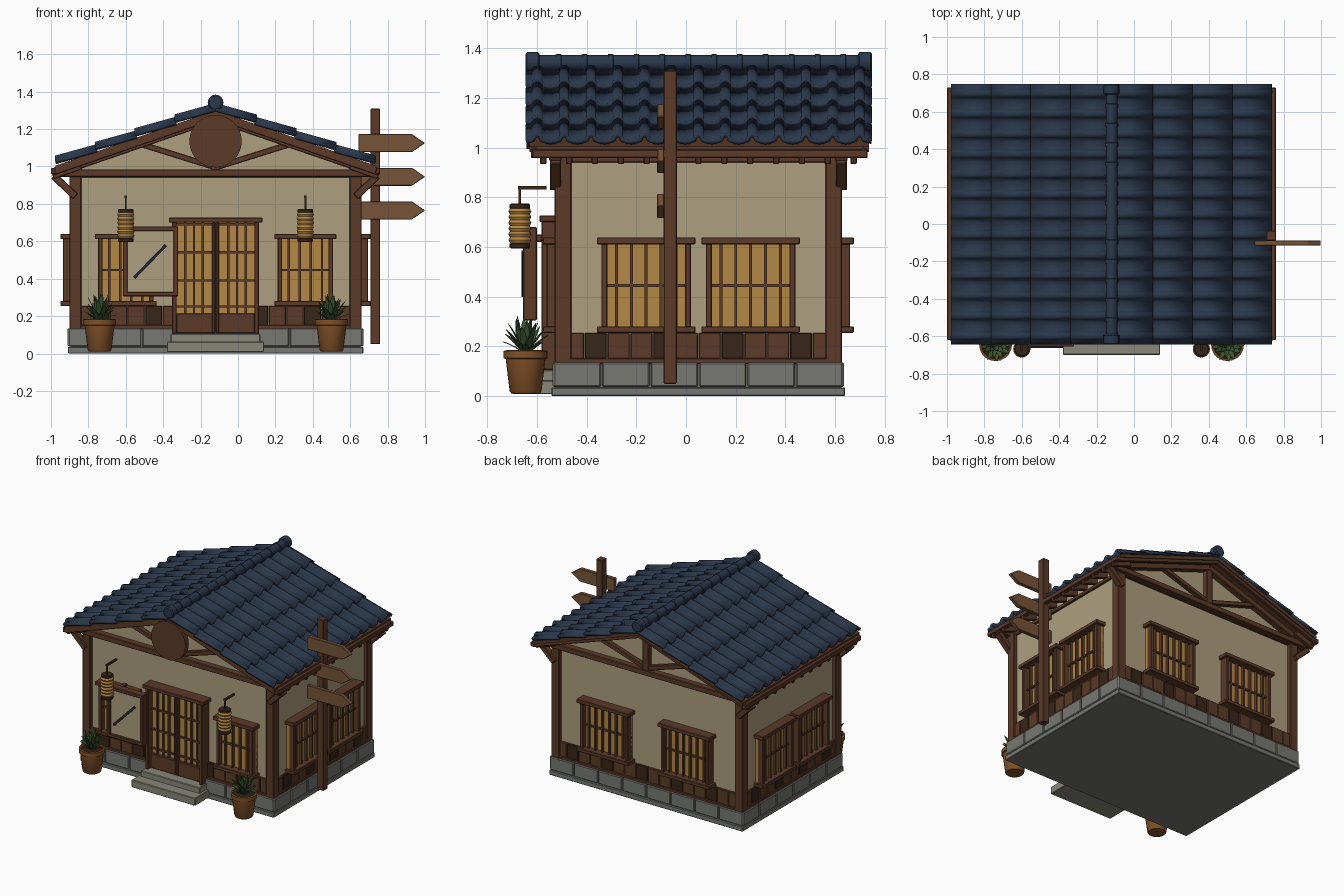
import bpy, bmesh, math, random
from mathutils import Matrix, Vector

if "Cube" in bpy.data.objects:
    bpy.data.objects.remove(bpy.data.objects["Cube"])

random.seed(4)
CX, CY = -0.12, 0.05          # house centre
HX, HY = 0.755, 0.55          # wall half sizes
RIDGE, SLOPE = 1.30, 0.345    # roof plane: z = RIDGE - SLOPE * distance from ridge


def material(name, r, g, b):
    m = bpy.data.materials.new(name)
    m.diffuse_color = [(c / 255) ** 2.2 for c in (r, g, b)] + [1]
    m.use_nodes = True
    m.node_tree.nodes["Principled BSDF"].inputs["Base Color"].default_value = m.diffuse_color
    return m


WOOD = material("wood", 92, 60, 44)
BOARD = material("sign_wood", 118, 84, 58)
DARK = material("dark_wood", 58, 42, 30)
PLASTER = material("plaster", 172, 158, 126)
AMBER = material("paper_amber", 178, 134, 70)
STONE = material("stone", 118, 120, 114)
STEP = material("step_stone", 136, 134, 120)
TILE = material("roof_tile", 46, 58, 76)
INK = material("dark_metal", 36, 42, 52)
CLAY = material("clay", 128, 82, 44)
SOIL = material("soil", 50, 36, 26)
LEAF = material("leaf", 62, 88, 52)


def finish(name, bm, mat, smooth=None, bevel=0):
    me = bpy.data.meshes.new(name)
    bm.to_mesh(me)
    bm.free()
    me.materials.append(mat)
    if smooth:
        me.shade_smooth()
        me.set_sharp_from_angle(angle=math.radians(smooth))
    ob = bpy.data.objects.new(name, me)
    bpy.context.collection.objects.link(ob)
    if bevel:
        mod = ob.modifiers.new("bevel", 'BEVEL')
        mod.width, mod.segments = bevel, 1
    return ob


def box(x0, x1, y0, y1, z0, z1):
    return Matrix.LocRotScale(Vector((x0 + x1, y0 + y1, z0 + z1)) / 2, None,
                              Vector((x1 - x0, y1 - y0, z1 - z0)))


def beam(p, q, w, h):
    p, q = Vector(p), Vector(q)
    return Matrix.LocRotScale((p + q) / 2, (q - p).to_track_quat('Y', 'Z'),
                              Vector((w, (q - p).length, h)))


def cubes(name, items, mat, bevel=0.004, M=Matrix()):
    bm = bmesh.new()
    for m in items:
        bmesh.ops.create_cube(bm, size=1, matrix=M @ m)
    return finish(name, bm, mat, bevel=bevel)


def extrude_y(name, pts, y0, y1, mat, bevel=0):
    bm = bmesh.new()
    f = bm.faces.new([bm.verts.new((x, y0, z)) for x, z in pts])
    r = bmesh.ops.extrude_face_region(bm, geom=[f])
    bmesh.ops.translate(bm, vec=(0, y1 - y0, 0),
                        verts=[v for v in r["geom"] if isinstance(v, bmesh.types.BMVert)])
    bmesh.ops.recalc_face_normals(bm, faces=bm.faces)
    return finish(name, bm, mat, bevel=bevel)


def lathe(name, prof, M, mat, n=20):
    bm = bmesh.new()
    rings = [[bm.verts.new(M @ Vector((r * math.cos(2 * math.pi * i / n),
                                       r * math.sin(2 * math.pi * i / n), z)))
              for i in range(n)] for r, z in prof]
    for a, b in zip(rings, rings[1:]):
        for i in range(n):
            bm.faces.new((a[i], a[(i + 1) % n], b[(i + 1) % n], b[i]))
    bm.faces.new(rings[0])
    bm.faces.new(rings[-1])
    bmesh.ops.recalc_face_normals(bm, faces=bm.faces)
    return finish(name, bm, mat, smooth=35)


def roof_z(u):
    return RIDGE - SLOPE * u


# Plastered house body with gables
extrude_y("house_walls", [(CX - HX, .1), (CX + HX, .1), (CX + HX, roof_z(HX) - .025),
                          (CX, RIDGE - .025), (CX - HX, roof_z(HX) - .025)],
          CY - HY, CY + HY, PLASTER)

# Foundation and steps
cubes("foundation", [box(-.91, .67, -.54, .64, 0, .036), box(-.895, .655, -.525, .625, .03, .13)], STONE)
cubes("door_steps", [box(-.38, .14, -.70, -.52, .008, .064), box(-.36, .12, -.62, -.52, .06, .106)], STEP)

# Per-wall trim; local x runs along the wall, local -y points outward
WALLS = {"front": (CX, CY - HY, 0, HX), "right": (CX + HX, CY, 90, HY),
         "back": (CX, CY + HY, 180, HX), "left": (CX - HX, CY, -90, HY)}
FRAMES = {k: Matrix.Translation((x, y, 0)) @ Matrix.Rotation(math.radians(a), 4, 'Z')
          for k, (x, y, a, h) in WALLS.items()}
for side, (_, _, _, h) in WALLS.items():
    M = FRAMES[side]
    n = 6 if h < .6 else 8
    w = 2 * (h + .034) / n
    cubes(side + "_stone_blocks", [box(-h - .034 + i * w + .003, -h - .034 + (i + 1) * w - .003,
                                       -.036, .03, .038, .135) for i in range(n)], STONE, .005, M)
    n = round(2 * h / .092)
    w = 2 * h / n
    slats = [box(-h + i * w + .002, -h + (i + 1) * w - .002, -.018, .01, .15, .255) for i in range(n)]
    cubes(side + "_wainscot", [s for i, s in enumerate(slats) if i % 3 != 1], WOOD, .003, M)
    cubes(side + "_dark_wainscot", slats[1::3], DARK, .003, M)
    cubes(side + "_rails", [box(-h, h, -.026, .01, .13, .152), box(-h, h, -.015, .01, .94, .965)], WOOD, .003, M)


def window(name, M, c, w, z0=.255, z1=.635):
    a, b = c - w / 2, c + w / 2
    cubes(name + "_paper", [box(a, b, -.022, .01, z0, z1)], AMBER, 0, M)
    cubes(name + "_frame", [box(a, a + .024, -.06, .01, z0, z1), box(b - .024, b, -.06, .01, z0, z1),
                            box(a - .018, b + .018, -.075, .01, z1 - .024, z1 + .004),
                            box(a - .018, b + .018, -.075, .01, z0, z0 + .026)], WOOD, .003, M)
    n = round(w / .06)
    cubes(name + "_lattice", [box(a + w * i / n - .006, a + w * i / n + .006, -.042, .01, z0, z1)
                              for i in range(1, n)] +
          [box(a, b, -.036, .01, .44, .452)], WOOD, 0, M)


for side, off, w in (("front", .48, .295), ("right", .21, .36), ("back", .33, .39), ("left", .21, .36)):
    for s in (-1, 1):
        window(f"{side}_window_{'ab'[s > 0]}", FRAMES[side], s * off, w)

# Corner posts
cubes("corner_posts", [box(x - .032, x + .032, y - .034, y + .034, .13, 1.0)
                       for x in (CX - HX + .006, CX + HX - .006) for y in (CY - HY + .006, CY + HY - .006)], WOOD)

# Sliding lattice door
cubes("door_paper", [box(-.34, .10, -.528, -.49, .11, .71)], AMBER, 0)
cubes("door_frame", [box(-.352, -.328, -.58, -.49, .105, .71), box(.088, .112, -.58, -.49, .105, .71),
                     box(-.37, .13, -.59, -.49, .70, .727)], WOOD)
cubes("door_panels", [box(-.33, -.123, -.55, -.5, .108, .215), box(-.117, .09, -.55, -.5, .108, .215),
                      box(-.138, -.121, -.555, -.5, .108, .70), box(-.119, -.102, -.555, -.5, .108, .70)], WOOD)
cubes("door_lattice", [box(x - .006, x + .006, -.543, -.5, .21, .70)
                       for c in (-.235, -.005) for x in (c - .047, c, c + .047)] +
      [box(-.33, .09, -.54, -.5, z, z + .012) for z in (.245, .385, .535, .685)], WOOD, 0)

# Gable trusses, front and back, with corner braces
for name, y in (("front", -.525), ("back", .625)):
    it = [box(CX - .87, CX + .87, y - .025, y + .025, .945, .985),
          box(CX - .025, CX + .025, y - .02, y + .02, .98, 1.26)]
    for s in (-1, 1):
        it += [beam((CX, y, RIDGE - .04), (CX + s * .85, y, roof_z(.85) - .04), .045, .045),
               beam((CX, y, .995), (CX + s * .40, y, 1.12), .035, .032),
               beam((CX + s * .75, y, .84), (CX + s * .865, y, .95), .045, .04)]
    cubes(name + "_truss", it, WOOD)

# Roof deck, bargeboards, rafters and eave fascia
extrude_y("roof_deck", [(CX, RIDGE), (CX + .855, roof_z(.855)), (CX + .855, roof_z(.855) - .024),
                        (CX, RIDGE - .026), (CX - .855, roof_z(.855) - .024), (CX - .855, roof_z(.855))],
          -.63, .735, WOOD)
cubes("bargeboards", [beam((CX, y, RIDGE - .028), (CX + s * .86, y, roof_z(.86) - .028), .022, .04)
                      for s in (-1, 1) for y in (-.612, .715)], WOOD)
cubes("rafters", [beam((CX + s * .72, y, roof_z(.72) - .046), (CX + s * .872, y, roof_z(.872) - .046), .026, .044)
                  for s in (-1, 1) for y in [CY + .104 * i for i in range(-6, 7)]], WOOD)
cubes("eave_fascia", [box(CX + s * .863 - .016, CX + s * .863 + .016, -.62, .73, .958, .992)
                      for s in (-1, 1)], WOOD)

# Overlapping roof tile courses with rounded ribs
PITCH, COURSE = .108, .2125
profile = [(-.645, 0)]
for k in range(13):
    yc = CY + (k - 6) * PITCH
    profile += [(yc - .023 * math.cos(math.pi * t / 6), .006 + .021 * math.sin(math.pi * t / 6)) for t in range(7)]
    if k < 12:
        profile += [(yc + PITCH * t, d) for t, d in ((.35, .001), (.5, -.001), (.65, .001))]
profile.append((.748, 0))
for s, name in ((1, "right"), (-1, "left")):
    bm = bmesh.new()
    for i in range(4):
        rows = [[bm.verts.new((CX + s * u, y, roof_z(u) + lift + h)) for y, h in profile]
                for u, lift in ((i * COURSE, .012), ((i + 1) * COURSE + .008, .027))]
        for j in range(len(profile) - 1):
            f = [rows[0][j], rows[1][j], rows[1][j + 1], rows[0][j + 1]]
            bm.faces.new(f if s > 0 else f[::-1])
    ob = finish(name + "_roof_tiles", bm, TILE, smooth=40)
    mod = ob.modifiers.new("thickness", 'SOLIDIFY')
    mod.thickness, mod.offset = .018, -1

# Ridge caps along y
ALONG = Matrix.Rotation(math.radians(-90), 4, 'X')
for i in range(13):
    M = Matrix.Translation((CX, CY + (i - 6.5) * .104, 1.34)) @ ALONG
    lathe(f"ridge_tile_{i}", [(.036, 0), (.036, .02), (.031, .022), (.031, .108)], M, TILE, 16)
for y in (-.645, .692):
    lathe("ridge_end", [(.034, 0), (.042, .006), (.042, .05), (.034, .056)],
          Matrix.Translation((CX, y, 1.342)) @ ALONG, TILE, 16)

# Round gable plaque
M = Matrix.Translation((CX, -.642, 1.135)) @ ALONG
lathe("plaque_face", [(.128, .006), (.128, .035)], M, PLASTER, 32)
lathe("plaque_rim", [(.126, 0), (.14, 0), (.14, .04), (.126, .04), (.126, .005)], M, WOOD, 32)

# Framed notice panel with a slanted bar
cubes("notice_panel", [box(-.60, -.335, -.64, -.61, .32, .665)], PLASTER, 0)
cubes("notice_frame", [box(-.615, -.59, -.655, -.60, .305, .68), box(-.345, -.32, -.655, -.60, .305, .68),
                       box(-.615, -.32, -.655, -.60, .655, .68), box(-.615, -.32, -.655, -.60, .305, .33),
                       box(-.58, -.55, -.61, -.5, .62, .65), box(-.385, -.355, -.61, -.5, .62, .65)], WOOD)
cubes("notice_bar", [beam((-.555, -.655, .405), (-.385, -.655, .58), .014, .016)], INK, 0)

# Signpost with arrow boards
cubes("signpost", [box(.708, .76, -.09, -.036, .05, 1.31)], WOOD)
for i, z in enumerate((1.125, .945, .765)):
    extrude_y(f"arrow_board_{i}", [(.645, z - .048), (.93, z - .048), (1.0, z), (.93, z + .048), (.645, z + .048)],
              -.116, -.088, BOARD, .003)

# Hanging paper lanterns
for x in (-.60, .36):
    M = Matrix.Translation((x, -.668, 0))
    prof = []
    for i in range(6):
        z = .617 + i * .023
        prof += [(.040, z), (.046, z + .0115)]
    lathe("lantern_paper", prof + [(.040, .755)], M, AMBER)
    for z in (.595, .752):
        lathe("lantern_cap", [(.036, z), (.041, z + .004), (.041, z + .018), (.036, z + .022)], M, DARK)
    cubes("lantern_bracket", [box(x - .005, x + .005, -.673, -.663, .76, .845),
                              box(x - .007, x + .007, -.675, -.56, .832, .846)], DARK, 0)

# Potted plants with pointed leaves
for x in (-.74, .50):
    M = Matrix.Translation((x, -.645, 0))
    lathe("plant_pot", [(.058, .012), (.064, .02), (.080, .15), (.088, .153), (.088, .182), (.076, .185), (.074, .165)], M, CLAY)
    lathe("pot_soil", [(.074, .16), (.074, .172)], M, SOIL)
    bm = bmesh.new()
    for i in range(26):
        a, e = i * 2.4, math.radians(18 + 64 * i / 25)
        L = random.uniform(.10, .125) + .035 * i / 25
        d, side = Vector((math.cos(a), math.sin(a), 0)), Vector((-math.sin(a), math.cos(a), 0))

        def pt(t, w):
            return bm.verts.new(M @ (d * (.008 + L * t * math.cos(e) * .8) + side * w +
                                     Vector((0, 0, .172 + L * (t * math.sin(e) + .22 * t * (1 - t))))))
        rows = [[pt(t, -w), pt(t, w)] for t, w in ((0, .006), (.4, .015), (.75, .010))]
        for p, q in zip(rows, rows[1:]):
            bm.faces.new((p[0], p[1], q[1], q[0]))
        bm.faces.new((rows[2][0], rows[2][1], pt(1, 0)))
    ob = finish("plant_leaves", bm, LEAF)
    ob.modifiers.new("thickness", 'SOLIDIFY').thickness = .003
